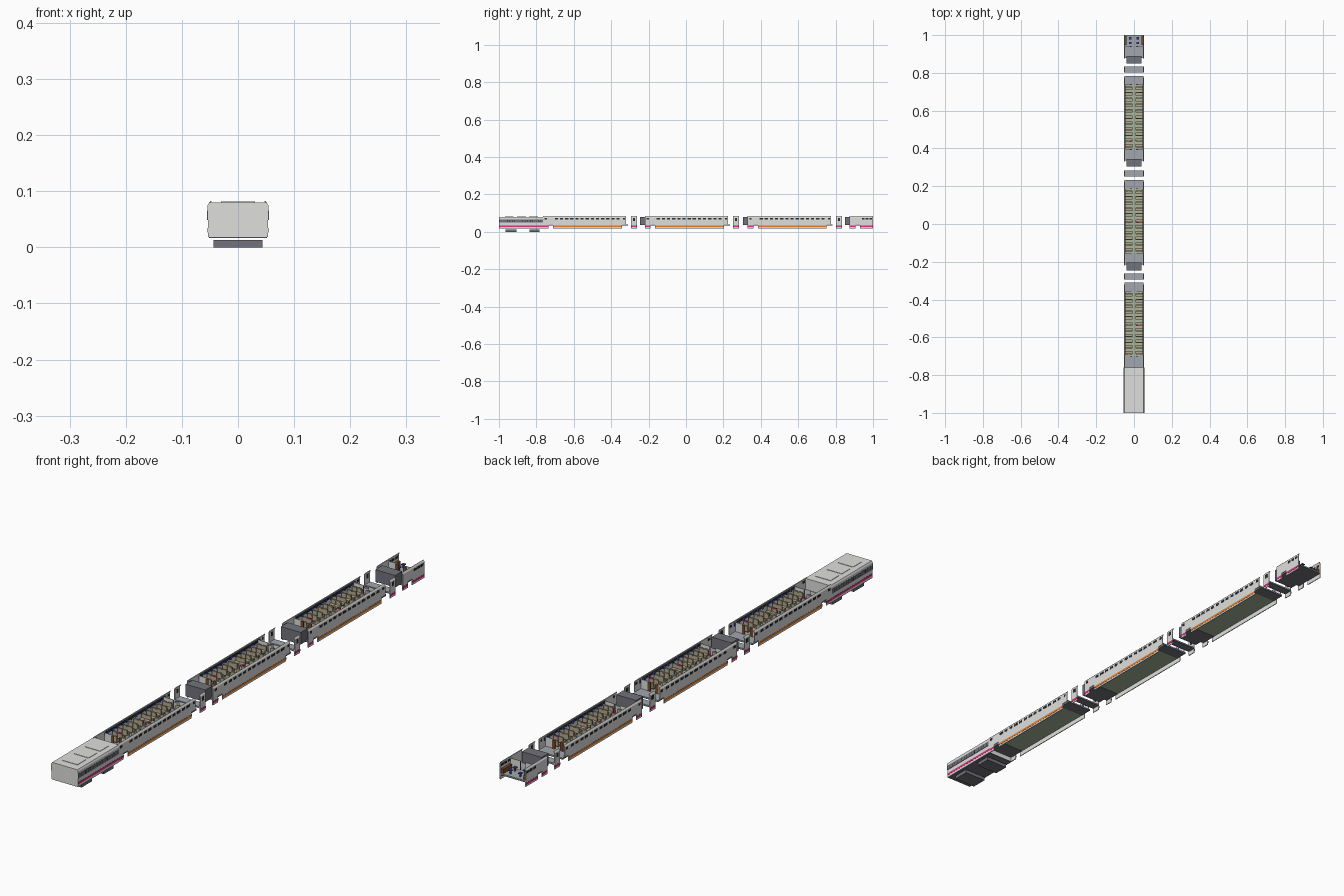
import bpy, bmesh

if "Cube" in bpy.data.objects:
    bpy.data.objects.remove(bpy.data.objects["Cube"])

COLOURS = {
    "light_grey": (0.74, 0.74, 0.73), "slate": (0.17, 0.17, 0.20),
    "blue_grey": (0.36, 0.38, 0.43), "magenta": (0.75, 0.03, 0.22),
    "orange": (0.88, 0.24, 0.03), "floor_green": (0.40, 0.47, 0.33),
    "tan": (0.46, 0.40, 0.27), "blue": (0.03, 0.07, 0.36),
    "brown": (0.20, 0.07, 0.03), "black": (0.025, 0.025, 0.03)}
MATS = {}
for n, c in COLOURS.items():
    MATS[n] = bpy.data.materials.new(n)
    MATS[n].diffuse_color = (*c, 1)
parts = {}


def mesh_for(name, mat):
    return parts.setdefault(name, (bmesh.new(), mat))[0]


def box(name, mat, x0, x1, y0, y1, z0, z1, mirror=False):
    bm = mesh_for(name, mat)
    for s in ((1, -1) if mirror else (1,)):
        v = bmesh.ops.create_cube(bm, size=1)["verts"]
        for p in v:
            p.co = (s * (x0 + x1) / 2 + p.co.x * (x1 - x0),
                    (y0 + y1) / 2 + p.co.y * (y1 - y0),
                    (z0 + z1) / 2 + p.co.z * (z1 - z0))


def extrude(name, mat, profile, y0, y1, mirror=False):
    """Extrude an x,z outline along y."""
    bm = mesh_for(name, mat)
    for s in ((1, -1) if mirror else (1,)):
        a = [bm.verts.new((s * x, y0, z)) for x, z in profile]
        b = [bm.verts.new((s * x, y1, z)) for x, z in profile]
        bm.faces.new(a)
        bm.faces.new(b[::-1])
        for i in range(len(a)):
            j = (i + 1) % len(a)
            bm.faces.new((a[i], b[i], b[j], a[j]))


def wall(y0, y1, low=0.018):
    """Side wall with its top leaning in."""
    extrude("side_wall", "light_grey",
            [(0.053, low), (0.053, 0.077), (0.049, 0.083),
             (0.047, 0.082), (0.050, 0.076), (0.050, low)], y0, y1, True)


def stripe(colour, y0, y1):
    box(colour + "_stripe", colour, 0.0528, 0.0537, y0, y1, 0.0245, 0.0325, True)


def window(yc, w, z0=0.065, z1=0.0735):
    box("window", "black", 0.0494, 0.0537, yc - w / 2, yc + w / 2, z0, z1, True)


def seat(xc, y, d, pad="tan"):
    """One seat: cushion, back and headrest."""
    w = 0.0092
    box("seat_cushion", "tan", xc - w, xc + w, y - 0.008, y + 0.007, 0.045, 0.051)
    box("seat_base", "slate", xc - 0.006, xc + 0.006, y - 0.004, y + 0.004, 0.040, 0.045)
    yb = y + d * 0.008
    box("seat_back", "tan", xc - w, xc + w, yb - 0.0025, yb + 0.0025, 0.045, 0.064)
    box("headrest_" + pad, pad, xc - w * .7, xc + w * .7, yb - 0.003, yb + 0.003, 0.062, 0.066)


# ---- power car body, underframe and bogies
half = [(0.0535, 0.018), (0.0535, 0.064), (0.0545, 0.066), (0.0545, 0.074), (0.051, 0.080)]
extrude("power_car_body", "light_grey", half + [(-x, z) for x, z in half[::-1]], -1, -0.76)
box("power_car_underframe", "slate", -0.052, 0.052, -0.998, -0.760, 0.0165, 0.0185)
for y0, y1 in ((-0.965, -0.905), (-0.838, -0.782)):
    box("bogie", "slate", -0.044, 0.044, y0, y1, 0, 0.013)
box("side_grille", "slate", 0.0530, 0.0550, -1, -0.765, 0.049, 0.066, True)
for i in range(16):
    y = -0.985 + i * 0.0138
    box("grille_slot", "black", 0.054, 0.0553, y, y + 0.002, 0.052, 0.063, True)
box("magenta_stripe", "magenta", 0.0530, 0.0541, -1, -0.76, 0.0265, 0.0345, True)
# raised roof hatches
for yc in (-0.945, -0.88, -0.815):
    box("roof_hatch", "light_grey", -0.030, 0.030, yc - 0.024, yc + 0.024, 0.0790, 0.0815)


# ---- passenger cars
for k, s in enumerate((-0.79, -0.245, 0.305, 0.85)):
    last = k == 3
    m0, m1 = s + 0.08, (1.0 if last else s + 0.447)
    # gangway block
    if k > 0:
        box("gangway_block", "slate", -0.040, 0.040, s, s + 0.04, 0.036, 0.080)
    # entrance pillar, door header and main wall
    wall(s + 0.025, s + 0.055)
    stripe("magenta", s + 0.025, s + 0.055)
    wall(s + 0.055, m0, 0.040)
    wall(m0, m1)
    stripe("magenta" if last else "orange", m0, m1)
    # vestibule floor
    box("vestibule_floor", "blue_grey", -0.050, 0.050, s + 0.030, s + 0.092, 0.037, 0.040)
    box("vestibule_underside", "slate", -0.050, 0.050, s + 0.030, s + 0.092, 0.034, 0.037)
    box("partition", "light_grey", 0.012, 0.050, s + 0.090, s + 0.092, 0.040, 0.074, True)
    box("partition_door", "brown", 0.010, 0.022, s + 0.088, s + 0.090, 0.040, 0.072, True)
    if last:
        # cut-off end car with counter and stools
        box("end_floor", "blue_grey", -0.050, 0.050, s + 0.092, 1, 0.037, 0.040)
        box("end_underside", "slate", -0.050, 0.050, s + 0.092, 1, 0.034, 0.037)
        for i in range(3):
            window(0.948 + i * 0.02, 0.014)
        box("counter", "brown", 0.040, 0.050, 0.948, 0.995, 0.040, 0.056, True)
        for y in (0.958, 0.984):
            for x in (-0.02, 0.02):
                box("stool_leg", "slate", x - .002, x + .002, y - .002, y + .002, 0.04, 0.052)
                box("stool_top", "blue", x - .006, x + .006, y - .006, y + .006, 0.052, 0.055)
        continue
    # far vestibule
    wall(m1, s + 0.47, 0.040)
    box("vestibule_floor", "blue_grey", -0.050, 0.050, s + 0.432, s + 0.479, 0.037, 0.040)
    box("vestibule_underside", "slate", -0.050, 0.050, s + 0.432, s + 0.479, 0.034, 0.037)
    box("partition", "light_grey", 0.012, 0.050, s + 0.432, s + 0.434, 0.040, 0.074, True)
    box("partition_door", "brown", 0.010, 0.022, s + 0.434, s + 0.436, 0.040, 0.072, True)
    # saloon floor
    box("saloon_floor", "floor_green", -0.050, 0.050, s + 0.092, s + 0.432, 0.035, 0.040)
    # windows, curtains and parcel shelf
    for i in range(13):
        y = s + 0.097 + i * 0.0275
        window(y, 0.017)
        box("curtain", "blue", 0.0480, 0.0502, y + 0.009, y + 0.016, 0.062, 0.075, True)
    window(s + 0.04, 0.012)
    window(s + 0.459, 0.010)
    box("parcel_shelf", "slate", 0.0445, 0.0485, s + 0.095, s + 0.43, 0.077, 0.0785, True)
    # rows of paired seats facing the middle
    for r in range(11):
        y = s + 0.111 + r * 0.0302
        for c, x in enumerate((-0.0365, -0.0170, 0.0170, 0.0365)):
            pad = "magenta" if (r * 4 + c) % 17 == 5 else "tan"
            seat(x, y, -1 if r < 6 else 1, pad)
    # separate door section between the cars
    d0, d1 = s + 0.497, s + 0.528
    wall(d0, d1)
    stripe("magenta", d0, d1)
    window((d0 + d1) / 2, 0.012, 0.058, 0.073)
    box("door_floor", "blue_grey", -0.050, 0.050, d0, d1, 0.037, 0.040)
    box("door_underside", "slate", -0.050, 0.050, d0, d1, 0.034, 0.037)

# ---- turn the collected parts into objects
for name, (bm, mat) in parts.items():
    bmesh.ops.recalc_face_normals(bm, faces=bm.faces)
    me = bpy.data.meshes.new(name)
    bm.to_mesh(me)
    bm.free()
    me.materials.append(MATS[mat])
    bpy.context.collection.objects.link(bpy.data.objects.new(name, me))

for m in bpy.data.materials:
    if m.users and not m.is_grease_pencil:
        m.use_nodes = True
        m.node_tree.nodes["Principled BSDF"].inputs["Base Color"].default_value = m.diffuse_color
